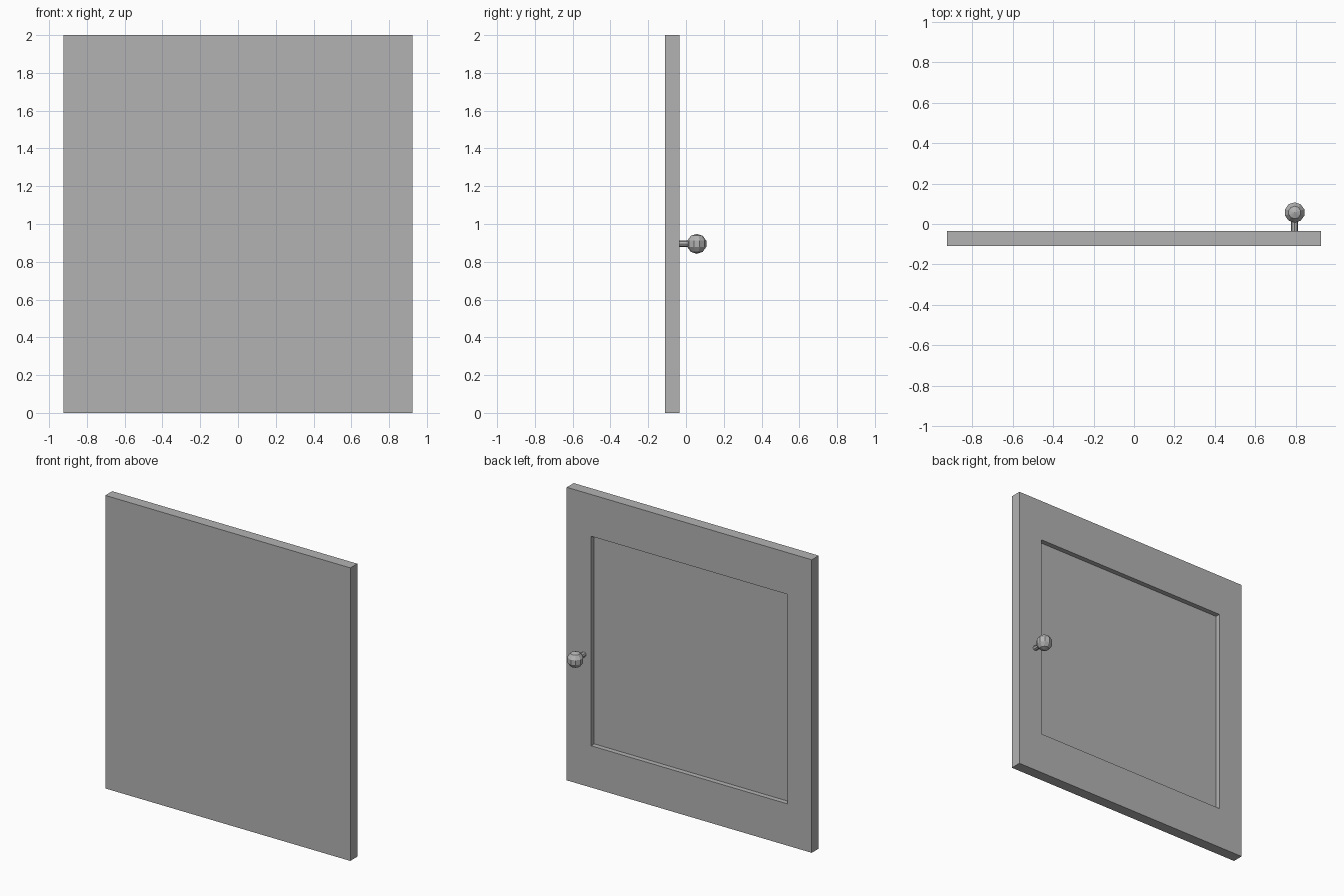
import bpy
import bmesh
from math import pi
from mathutils import Matrix, Vector

cube = bpy.data.objects.get("Cube")
if cube:
    bpy.data.objects.remove(cube, do_unlink=True)

grey = bpy.data.materials.new("plain grey")
grey.use_nodes = True
colour = (0.45, 0.45, 0.45, 1)
grey.diffuse_color = colour
grey.node_tree.nodes["Principled BSDF"].inputs["Base Color"].default_value = colour

WIDTH, HEIGHT = 1.85, 2.0
FRONT, BACK = -0.11, -0.035
RECESS = 0.034
KNOB = Vector((0.795, 0.057, 0.895))
KNOB_RADIUS = 0.053


def finish(name, bm):
    mesh = bpy.data.meshes.new(name)
    bm.to_mesh(mesh)
    bm.free()
    mesh.materials.append(grey)
    obj = bpy.data.objects.new(name, mesh)
    bpy.context.collection.objects.link(obj)
    return obj


# Door slab with a sunken panel in its back face
bm = bmesh.new()
centre = Vector((0, (FRONT + BACK) / 2, HEIGHT / 2))
bmesh.ops.create_cube(bm, size=1, matrix=Matrix.Translation(centre)
                      @ Matrix.Diagonal((WIDTH, BACK - FRONT, HEIGHT, 1)))
bm.normal_update()
back = max(bm.faces, key=lambda f: f.normal.y)
bmesh.ops.inset_region(bm, faces=[back], thickness=0.26)
for v in back.verts:
    v.co.z = HEIGHT / 2 + (0.715 if v.co.z > HEIGHT / 2 else -0.715)
bmesh.ops.inset_region(bm, faces=[back], thickness=0)
for v in back.verts:
    v.co.y -= RECESS
finish("door_panel", bm)

# Short stem joining the knob to the door
bm = bmesh.new()
length = KNOB.y - BACK
stem_centre = Vector((KNOB.x, (KNOB.y + BACK) / 2, KNOB.z))
bmesh.ops.create_cone(bm, cap_ends=True, segments=8, radius1=0.017, radius2=0.017,
                      depth=length, matrix=Matrix.Translation(stem_centre)
                      @ Matrix.Rotation(pi / 2, 4, "X"))
finish("knob_stem", bm)

# Faceted round knob
bm = bmesh.new()
bmesh.ops.create_uvsphere(bm, u_segments=10, v_segments=5, radius=KNOB_RADIUS,
                          matrix=Matrix.Translation(KNOB))
finish("knob", bm)
